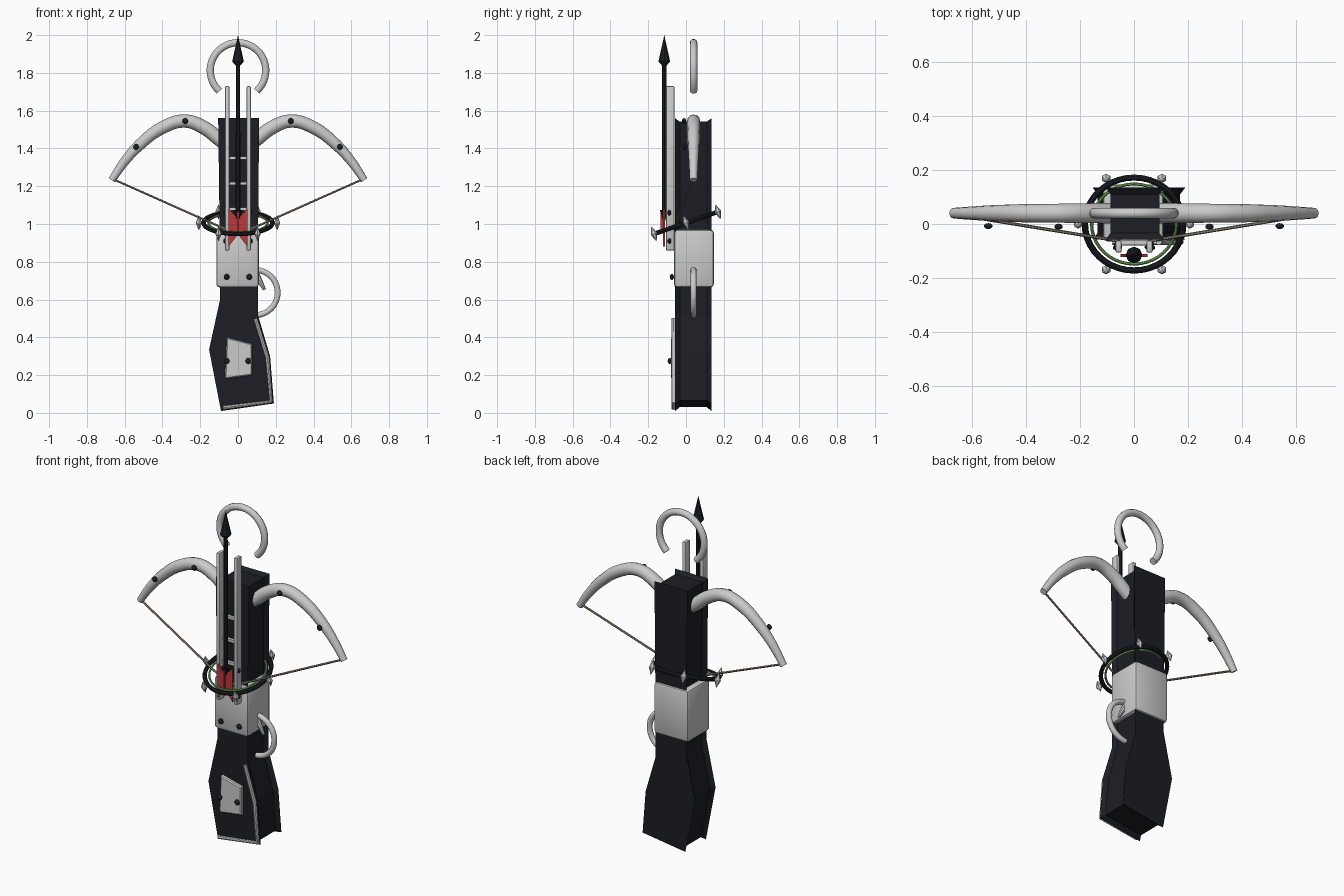
import bpy, bmesh
from math import sin, cos, radians
from mathutils import Vector, Matrix

if "Cube" in bpy.data.objects:
    bpy.data.objects.remove(bpy.data.objects["Cube"])


def material(name, rgb):
    m = bpy.data.materials.new(name)
    m.diffuse_color = (*rgb, 1)
    m.use_nodes = True
    m.node_tree.nodes["Principled BSDF"].inputs["Base Color"].default_value = m.diffuse_color
    return m


BLACK = material("black", (0.012, 0.013, 0.018))
RED = material("red", (0.5, 0.04, 0.04))
GREEN = material("green", (0.2, 0.5, 0.12))
TAN = material("tan", (0.3, 0.26, 0.2))


def finish(ob, mat=None, smooth=False):
    if mat:
        ob.data.materials.append(mat)
    if smooth:
        bpy.ops.object.select_all(action='DESELECT')
        bpy.context.view_layer.objects.active = ob
        ob.select_set(True)
        bpy.ops.object.shade_smooth_by_angle(angle=radians(40))
    return ob


def mesh_object(name, bm, mat=None, smooth=False):
    bmesh.ops.recalc_face_normals(bm, faces=bm.faces)
    me = bpy.data.meshes.new(name)
    bm.to_mesh(me)
    bm.free()
    ob = bpy.data.objects.new(name, me)
    bpy.context.collection.objects.link(ob)
    return finish(ob, mat, smooth)


def inset(points, d):
    # mitred offset of a counter-clockwise outline
    out = []
    for i, p in enumerate(points):
        p = Vector(p)
        a = (p - Vector(points[i - 1])).normalized()
        b = (Vector(points[(i + 1) % len(points)]) - p).normalized()
        na, nb = Vector((-a.y, a.x)), Vector((-b.y, b.x))
        out.append(p + (na + nb) * d / (1 + na.dot(nb)))
    return out


def loft(name, points, layers, mat=None):
    # layers: (y, inset) pairs, front to back, of an XZ outline
    bm = bmesh.new()
    rings = [[bm.verts.new((p[0], y, p[1])) for p in inset(points, d)] for y, d in layers]
    n = len(points)
    for r, s in zip(rings, rings[1:]):
        for i in range(n):
            bm.faces.new((r[i], r[(i + 1) % n], s[(i + 1) % n], s[i]))
    bm.faces.new(rings[0])
    bm.faces.new(rings[-1])
    return mesh_object(name, bm, mat)


def box(name, lo, hi, bevel=0.0, mat=None):
    lo, hi = Vector(lo), Vector(hi)
    bm = bmesh.new()
    bmesh.ops.create_cube(bm, size=1, matrix=Matrix.Translation((lo + hi) / 2) @ Matrix.Diagonal((*(hi - lo), 1)))
    if bevel:
        bmesh.ops.bevel(bm, geom=bm.edges[:], offset=bevel, segments=2, profile=0.5, affect='EDGES')
    return mesh_object(name, bm, mat, bevel > 0)


def tube(name, points, radius, mat=None, radii=None, kind='POLY', cyclic=False, sides=2):
    cu = bpy.data.curves.new(name, 'CURVE')
    cu.dimensions = '3D'
    cu.bevel_depth = radius
    cu.bevel_resolution = sides
    cu.use_fill_caps = True
    cu.resolution_u = 5
    sp = cu.splines.new(kind)
    pts = sp.bezier_points if kind == 'BEZIER' else sp.points
    pts.add(len(points) - 1)
    for i, (q, co) in enumerate(zip(pts, points)):
        q.co = co if kind == 'BEZIER' else (*co, 1)
        q.radius = radii[i] if radii else 1
        if kind == 'BEZIER':
            q.handle_left_type = q.handle_right_type = 'AUTO'
    sp.use_cyclic_u = cyclic
    ob = bpy.data.objects.new(name, cu)
    bpy.context.collection.objects.link(ob)
    bpy.ops.object.select_all(action='DESELECT')
    bpy.context.view_layer.objects.active = ob
    ob.select_set(True)
    bpy.ops.object.convert(target='MESH')
    return finish(bpy.context.object, mat, True)


def arc(cx, cz, r, a0, a1, y=0.04, n=32):
    angs = [radians(a0 + (a1 - a0) * i / n) for i in range(n + 1)]
    return [(cx + r * cos(a), y, cz + r * sin(a)) for a in angs]


def cone(name, at, r1, r2, depth, mat=None, sides=8):
    bm = bmesh.new()
    bmesh.ops.create_cone(bm, cap_ends=True, segments=sides, radius1=r1, radius2=r2, depth=depth,
                          matrix=Matrix.Translation(at))
    return mesh_object(name, bm, mat)


def rivet(name, x, y, z):
    bm = bmesh.new()
    bmesh.ops.create_uvsphere(bm, u_segments=10, v_segments=6, radius=0.016,
                              matrix=Matrix.Translation((x, y, z)) @ Matrix.Diagonal((1, 0.7, 1, 1)))
    mesh_object(name, bm, BLACK, True)


# stock with flared front and back edges
stock = [(-0.09, 0.01), (0.19, 0.05), (0.17, 0.30), (0.105, 0.52), (0.105, 0.8), (0.112, 1.56),
         (-0.105, 1.56), (-0.095, 0.8), (-0.095, 0.60), (-0.153, 0.335)]
loft("stock", stock, [(-0.058, 0), (-0.033, 0.018), (0.11, 0.018), (0.135, 0)], BLACK)

# metal sleeve and its rivets
box("sleeve", (-0.115, -0.064, 0.665), (0.11, 0.147, 0.97), 0.016)
for x in (-0.06, 0.06):
    rivet("sleeve_rivet", x, -0.075, 0.72)

# grip plate, rivets and edge trim
loft("grip_plate", [(-0.07, 0.18), (0.075, 0.20), (0.075, 0.365), (-0.06, 0.40)],
     [(-0.079, 0.006), (-0.073, 0), (-0.055, 0)])
for x in (-0.06, 0.055):
    rivet("grip_rivet", x, -0.086, 0.275)
tube("grip_trim", [(0.092, -0.067, 0.50), (0.155, -0.067, 0.295), (0.175, -0.067, 0.06),
                   (-0.08, -0.067, 0.027)], 0.011)

# bow limbs, rivets and string
limb = [(0.06, 1.42), (0.10, 1.45), (0.18, 1.51), (0.28, 1.545), (0.40, 1.51), (0.52, 1.42), (0.605, 1.325), (0.668, 1.232)]
for s, side in ((-1, "left"), (1, "right")):
    tube(side + "_limb", [(s * x, 0.04, z) for x, z in limb], 0.034,
         radii=[1.1, 1.1, 1.08, 1.03, 1, 0.88, 0.72, 0.58], kind='BEZIER', sides=4)
    for x, z in ((0.28, 1.545), (0.54, 1.408)):
        rivet(side + "_limb_rivet", s * x, -0.01 if x < 0.5 else -0.008, z)
    tube(side + "_string", [(s * 0.66, 0.035, 1.237), (0, -0.072, 0.943)], 0.006, TAN, sides=1)

# stirrup, trigger guard and trigger
tube("stirrup", arc(0, 1.813, 0.147, -48, 228), 0.02, sides=3)
tube("trigger_guard", arc(0.09, 0.637, 0.12, -88, 88, n=20), 0.016, sides=3)
tube("trigger", [(0.09, 0.04, 0.745), (0.115, 0.04, 0.70), (0.14, 0.04, 0.652)], 0.014,
     radii=[1.2, 1, 0.6], kind='BEZIER')

# arrow rails and cross bars
for s in (-1, 1):
    box("rail", (s * 0.057 - 0.011, -0.106, 0.86), (s * 0.057 + 0.011, -0.062, 1.73), 0.005)
    for z in (0.91, 1.06):
        rivet("rail_rivet", s * 0.062, -0.088, z)
for z in (1.08, 1.215, 1.35):
    box("cross_bar", (-0.05, -0.078, z - 0.008), (0.05, -0.06, z + 0.008))

# arrow with fletching
cone("arrow_shaft", (0, -0.115, 1.45), 0.013, 0.011, 0.84, BLACK)
cone("arrow_tail", (0, -0.115, 1.045), 0.004, 0.024, 0.06, BLACK)
cone("arrow_head", (0, -0.115, 1.93), 0.031, 0.0, 0.14, BLACK)
cone("arrow_head_base", (0, -0.115, 1.85), 0.013, 0.031, 0.02, BLACK)
loft("fletching", [(0, 0.945), (0.05, 0.88), (0.05, 1.08), (0, 1.03), (-0.05, 1.08), (-0.05, 0.88)],
     [(-0.122, 0), (-0.112, 0)], RED)
box("centre_vane", (-0.004, -0.134, 0.95), (0.004, -0.115, 1.06), mat=RED)

# tilted sight rings with spikes
tilt = Matrix.Translation((0, 0, 1.006)) @ Matrix.Rotation(radians(19), 4, 'X')
for name, r, w, mat in (("outer_ring", 0.182, 0.012, BLACK), ("inner_ring", 0.157, 0.006, GREEN)):
    ring = [tilt @ Vector((r * cos(radians(a)), r * sin(radians(a)), 0)) for a in range(0, 360, 9)]
    tube(name, ring, w, mat, cyclic=True)
for i in range(6):
    a = radians(60 * i)
    bm = bmesh.new()
    for flip in (1, -1):
        bmesh.ops.create_cone(bm, segments=6, radius1=0.018, radius2=0, depth=0.043,
                              matrix=Matrix.Diagonal((1, 1, flip, 1)) @ Matrix.Translation((0, 0, 0.0215)))
    bmesh.ops.remove_doubles(bm, verts=bm.verts, dist=0.0005)
    bm.transform(tilt @ Matrix.Translation((0.207 * cos(a), 0.207 * sin(a), 0)))
    mesh_object("ring_spike", bm)
